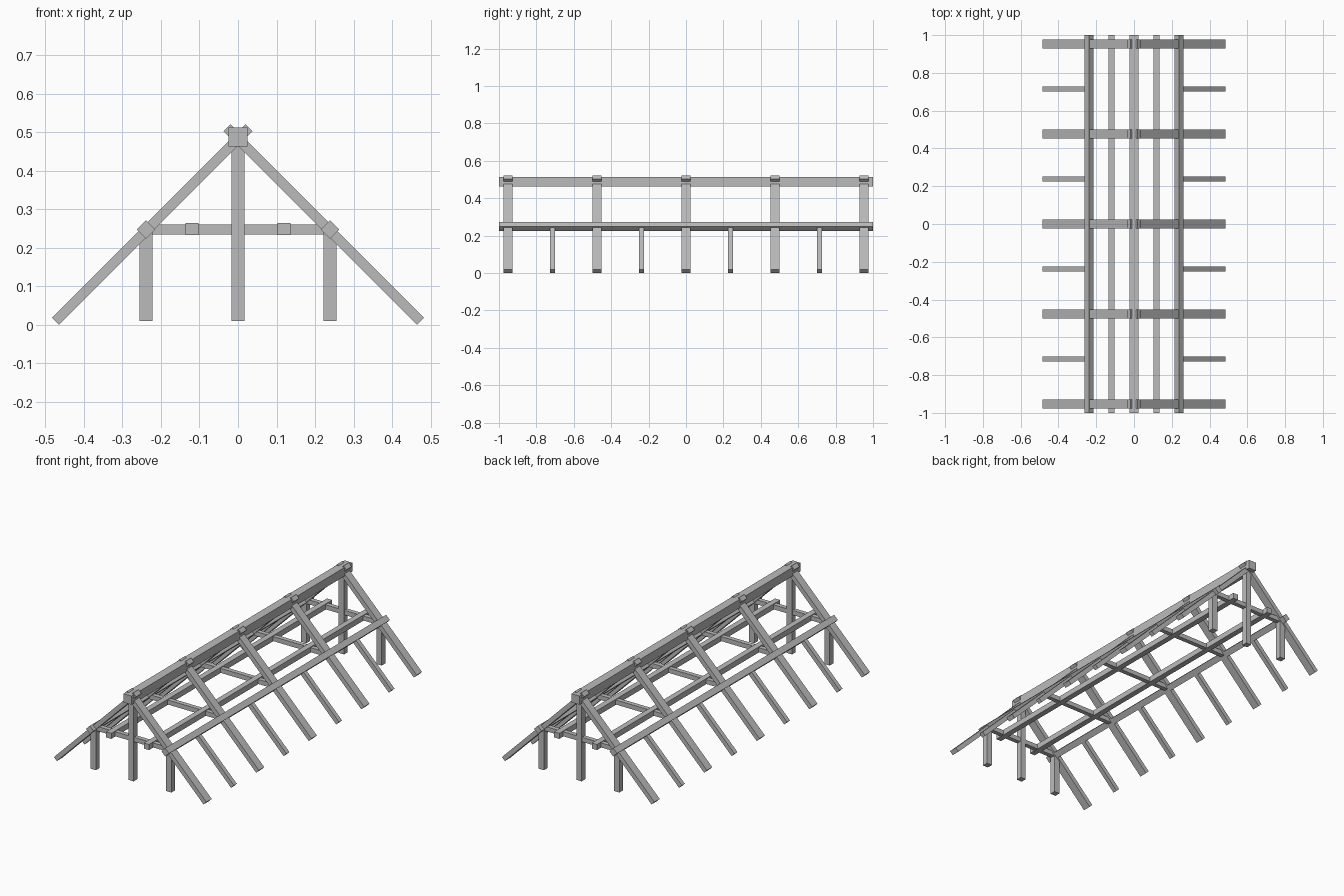
import bpy
from math import pi
from mathutils import Matrix, Vector

if "Cube" in bpy.data.objects:
    bpy.data.objects.remove(bpy.data.objects["Cube"], do_unlink=True)

# Single grey timber colour
timber = bpy.data.materials.new("grey_timber")
timber.use_nodes = True
GREY = (0.5, 0.5, 0.5, 1)
timber.diffuse_color = GREY
timber.node_tree.nodes["Principled BSDF"].inputs["Base Color"].default_value = GREY


def beam(name, centre, size, tilt=0.0):
    """Squared timber, turned about the long (y) axis by tilt."""
    bpy.ops.mesh.primitive_cube_add(size=1)
    obj = bpy.context.object
    obj.name = name
    obj.data.transform(Matrix.Rotation(tilt, 4, "Y") @ Matrix.Diagonal((*size, 1)))
    obj.location = centre
    obj.data.materials.append(timber)
    return obj


def rafter(name, side, y, top, foot, width):
    """Sloping timber between two (x, z) points on one side of the roof."""
    a = Vector((side * top[0], y, top[1]))
    b = Vector((side * foot[0], y, foot[1]))
    beam(name, (a + b) / 2, ((b - a).length, width, THICK), side * pi / 4)


BAY = 0.476          # spacing of the frames
WALL_X = 0.239       # purlin and side post line
TIE_Z = 0.248
THICK = 0.026
POST = 0.034
BASE = 0.01
FOOT = (0.474, 0.0095)
PEAK = (-0.0285, 0.512)
SIDES = (("left", 1), ("right", -1))

# Lengthwise timbers
beam("ridge_beam", (0, 0, 0.488), (0.05, 2, 0.05))
for label, s in SIDES:
    beam(f"{label}_purlin", (s * WALL_X, 0, TIE_Z), (POST, 2, POST), pi / 4)
    beam(f"{label}_inner_beam", (s * WALL_X / 2, 0, TIE_Z + 0.001), (0.033, 2, 0.032))

# Main frames: rafter pair crossing at the ridge, plus a tie
for i in range(-2, 3):
    y = i * BAY
    beam("tie_beam", (0, y, TIE_Z), (2 * WALL_X, THICK, THICK))
    for label, s in SIDES:
        rafter(f"{label}_rafter", s, y, PEAK, FOOT, 0.048)

# Short rafters between the frames
for i in range(-2, 2):
    for label, s in SIDES:
        rafter(f"{label}_short_rafter", s, (i + 0.5) * BAY, (WALL_X, 0.2445), FOOT, THICK)

# Posts under the two end frames
for end, y in (("front", -2 * BAY), ("back", 2 * BAY)):
    for label, x, top in (("king", 0, 0.48), ("left", WALL_X, 0.245), ("right", -WALL_X, 0.245)):
        beam(f"{end}_{label}_post", (x, y, (BASE + top) / 2), (POST, POST, top - BASE))
